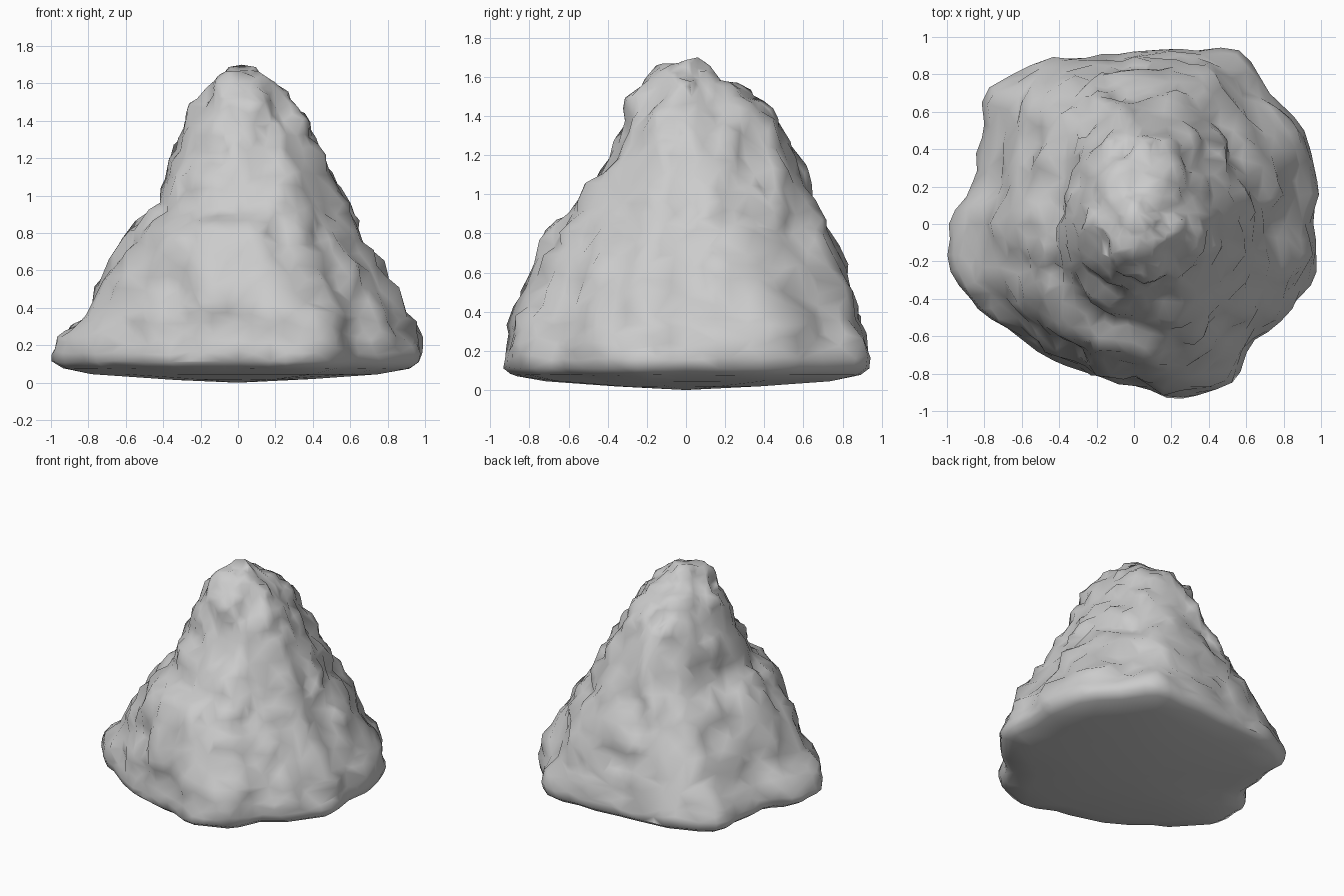
import bpy, bmesh, math
from mathutils import Vector, noise

cube = bpy.data.objects.get("Cube")
if cube:
    bpy.data.objects.remove(cube)

SEGMENTS, RINGS = 72, 46

# Relative footprint radius every 15 degrees, counter-clockwise from +x
FOOTPRINT = [.97, 1.03, 1.07, 1.05, 1.13, 1.01, .96, .97, 1.04, 1.1, .94, .86,
             .99, 1.03, .95, .87, .87, .87, .89, 1.02, 1.03, .92, .98, 1.03]

# Height, then reach towards +x, -x, +y, -y
LEVELS = [(.02, .4, .4, .4, .4), (.045, .75, .78, .75, .74), (.075, .92, .93, .9, .9),
          (.11, .97, .99, .95, .95), (.16, .99, 1, .95, .95), (.24, .98, .96, .93, .93),
          (.38, .89, .82, .9, .9), (.6, .77, .71, .85, .83), (.8, .64, .58, .74, .75),
          (.95, .6, .43, .68, .59), (1.2, .44, .37, .57, .4), (1.4, .36, .29, .45, .32),
          (1.53, .28, .19, .31, .25), (1.62, .18, .1, .17, .16), (1.67, .09, .05, .11, .03)]


def lerp(a, b, t):
    return a + (b - a) * t


def footprint(angle):
    """Smoothly interpolated footprint radius."""
    pos = angle / math.tau * len(FOOTPRINT)
    i = int(pos)
    t = pos - i
    return lerp(FOOTPRINT[i], FOOTPRINT[(i + 1) % len(FOOTPRINT)], t * t * (3 - 2 * t))


def reach(t):
    """Level at fraction t along the side profile."""
    pos = t * (len(LEVELS) - 1)
    i = min(int(pos), len(LEVELS) - 2)
    return [lerp(a, b, pos - i) for a, b in zip(LEVELS[i], LEVELS[i + 1])]


def roughen(p):
    """Craggy offset that fades out on the smooth underside."""
    fade = min(1, max(0, (p.z - .06) / .25))
    out = Vector((p.x, p.y, .25)).normalized()
    bumps = (.035 * noise.noise(p * 3.5) + .045 * noise.noise(p * 7 + Vector((5, 2, 1)))
             + .03 * noise.noise(p * 14))
    wobble = noise.noise_vector(p * 9) * .02
    return p + (out * bumps + wobble) * fade


# Mound: stacked rings that turn from the lobed footprint to a round summit
bm = bmesh.new()
rings = []
for r in range(RINGS):
    z, right, left, back, front = reach(r / (RINGS - 1))
    roundness = min(1, z / 1.5)
    ring = []
    for s in range(SEGMENTS):
        a = math.tau * s / SEGMENTS
        radius = lerp(footprint(a), .98, roundness)
        x, y = math.cos(a) * radius, math.sin(a) * radius
        x *= right if x > 0 else left
        y *= back if y > 0 else front
        ring.append(bm.verts.new(roughen(Vector((x, y, z)))))
    rings.append(ring)

for low, high in zip(rings, rings[1:]):
    for s in range(SEGMENTS):
        n = (s + 1) % SEGMENTS
        bm.faces.new((low[s], low[n], high[n], high[s]))

# Underside and summit caps
under = bm.verts.new((0, 0, 0))
peak = bm.verts.new((.02, .06, 1.7))
for s in range(SEGMENTS):
    n = (s + 1) % SEGMENTS
    bm.faces.new((under, rings[0][n], rings[0][s]))
    bm.faces.new((peak, rings[-1][s], rings[-1][n]))

mesh = bpy.data.meshes.new("rock_mound")
bm.to_mesh(mesh)
bm.free()
mound = bpy.data.objects.new("rock_mound", mesh)
bpy.context.collection.objects.link(mound)

# Stone colour
stone = bpy.data.materials.new("stone_grey")
stone.use_nodes = True
grey = (.6, .6, .6, 1)
stone.diffuse_color = grey
stone.node_tree.nodes["Principled BSDF"].inputs["Base Color"].default_value = grey
mesh.materials.append(stone)

# Irregular chipped facets, softly shaded
bpy.context.view_layer.objects.active = mound
mound.select_set(True)
chips = mound.modifiers.new("chipped_facets", 'DECIMATE')
chips.ratio = .4
bpy.ops.object.modifier_apply(modifier=chips.name)
bpy.ops.object.shade_smooth_by_angle(angle=math.radians(75))
